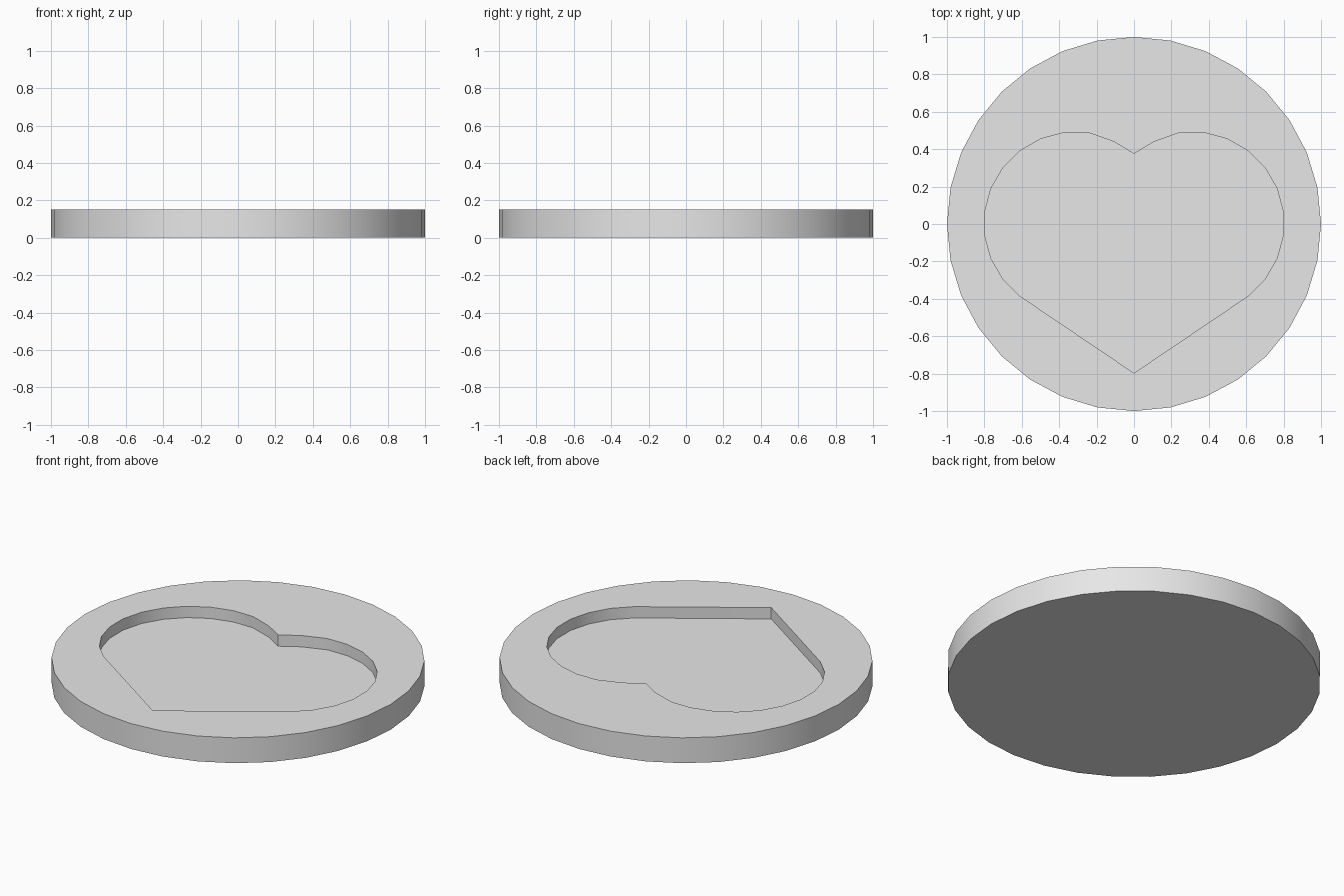
import bpy
import bmesh
from math import cos, sin, radians, tau

cube = bpy.data.objects.get("Cube")
if cube:
    bpy.data.objects.remove(cube, do_unlink=True)

HEIGHT = 0.15
FLOOR = 0.083
SIDES = 32

grey = bpy.data.materials.new("light grey")
grey.use_nodes = True
colour = (0.8, 0.8, 0.8, 1)
grey.diffuse_color = colour
grey.node_tree.nodes["Principled BSDF"].inputs["Base Color"].default_value = colour


def heart_outline():
    """Mirrored lobe arcs joined by a notch at the back and a tip at the front."""
    lobe = [(0.107, 0.44)]
    for step in range(11):
        a = radians(97.5 - 15 * step)
        lobe.append((0.309 + 0.493 * cos(a), 0.003 + 0.49 * sin(a)))
    mirrored = [(-x, y) for x, y in reversed(lobe)]
    return [(0, 0.375)] + lobe + [(0, -0.797)] + mirrored


def circle_outline():
    return [(cos(tau * i / SIDES), sin(tau * i / SIDES)) for i in range(SIDES)]


def add_wall(bm, outline, low, high):
    """Vertical wall along an outline, capped at the bottom; returns its top edges."""
    lower = [bm.verts.new((x, y, low)) for x, y in outline]
    upper = [bm.verts.new((x, y, high)) for x, y in outline]
    bm.faces.new(lower)
    for i in range(len(outline)):
        j = (i + 1) % len(outline)
        bm.faces.new((lower[i], lower[j], upper[j], upper[i]))
    return [bm.edges.get((upper[i - 1], upper[i])) for i in range(len(upper))]


# Round disc and heart recess, joined by the flat top surface
bm = bmesh.new()
rim = add_wall(bm, circle_outline(), 0, HEIGHT)
recess = add_wall(bm, heart_outline(), FLOOR, HEIGHT)
bmesh.ops.triangle_fill(bm, edges=rim + recess, use_beauty=True, normal=(0, 0, 1))
bmesh.ops.recalc_face_normals(bm, faces=bm.faces)
mesh = bpy.data.meshes.new("heart_dish")
bm.to_mesh(mesh)
bm.free()
mesh.materials.append(grey)

dish = bpy.data.objects.new("heart_dish", mesh)
bpy.context.collection.objects.link(dish)

# Smooth walls with crisp rims
bpy.ops.object.select_all(action="DESELECT")
dish.select_set(True)
bpy.context.view_layer.objects.active = dish
bpy.ops.object.shade_smooth_by_angle(angle=radians(30))
